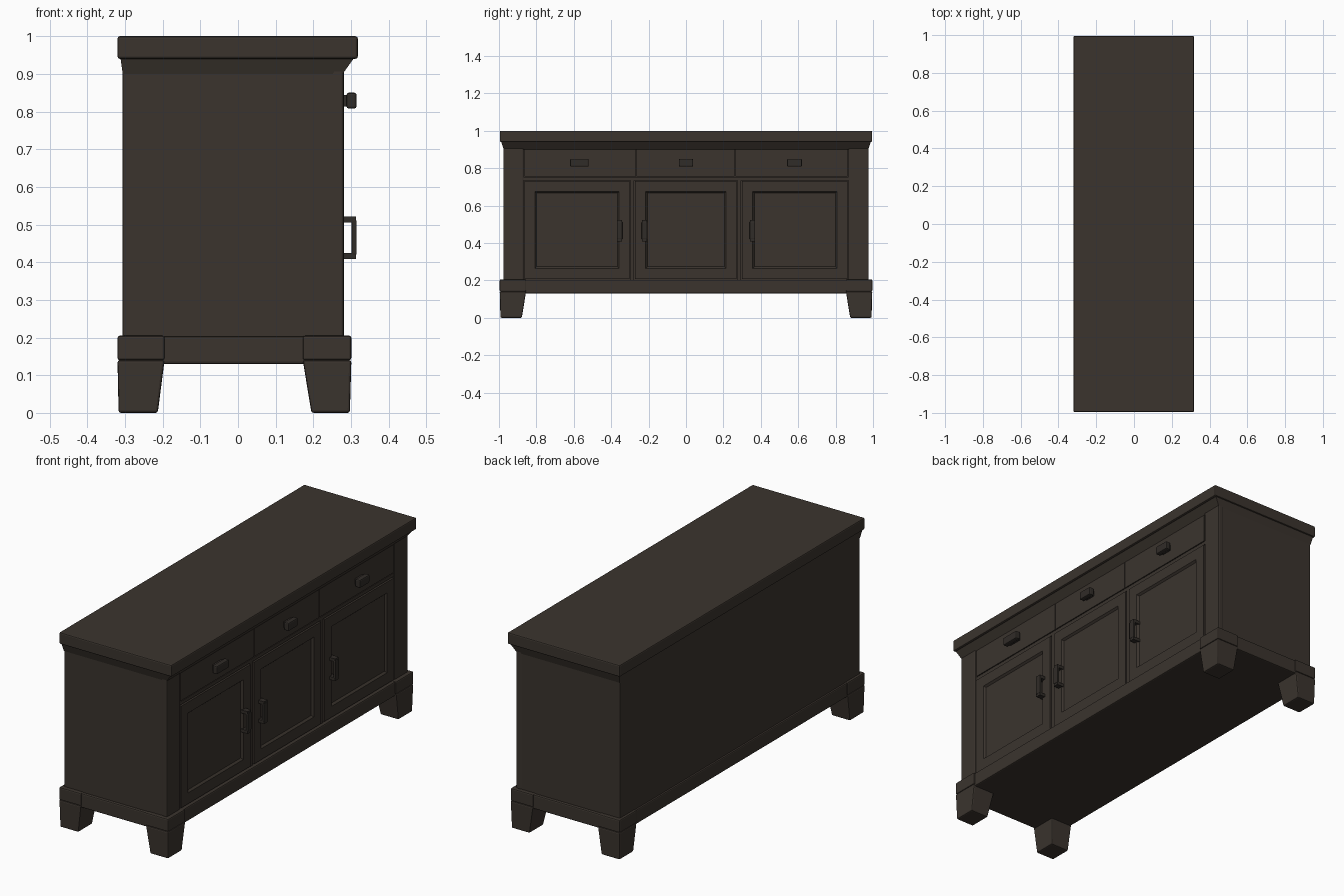
import bpy, bmesh

if "Cube" in bpy.data.objects:
    bpy.data.objects.remove(bpy.data.objects["Cube"])


def material(name, rgb):
    m = bpy.data.materials.new(name)
    m.diffuse_color = (*rgb, 1)
    m.use_nodes = True
    m.node_tree.nodes["Principled BSDF"].inputs["Base Color"].default_value = m.diffuse_color
    return m


WOOD = material("dark brown wood", (0.043, 0.034, 0.027))
METAL = material("darker handle", (0.030, 0.025, 0.021))


def finish(bm, name, mat, bevel=0.0):
    bmesh.ops.recalc_face_normals(bm, faces=bm.faces)
    me = bpy.data.meshes.new(name)
    bm.to_mesh(me)
    bm.free()
    me.materials.append(mat)
    ob = bpy.data.objects.new(name, me)
    bpy.context.collection.objects.link(ob)
    if bevel:
        b = ob.modifiers.new("soft edges", 'BEVEL')
        b.width, b.segments = bevel, 2
    return ob


def taper(bm, lo, hi, z0, z1):
    """Block between a bottom rectangle and a top rectangle (x0, x1, y0, y1)."""
    rings = []
    for (x0, x1, y0, y1), z in ((lo, z0), (hi, z1)):
        rings.append([bm.verts.new((x, y, z)) for x, y in
                      ((x0, y0), (x1, y0), (x1, y1), (x0, y1))])
    a, b = rings
    bm.faces.new(a)
    bm.faces.new(b)
    for i in range(4):
        j = (i + 1) % 4
        bm.faces.new((a[i], a[j], b[j], b[i]))


def block(name, x0, x1, y0, y1, z0, z1, mat=WOOD, bevel=0.0, top=None):
    bm = bmesh.new()
    r = (x0, x1, y0, y1)
    taper(bm, r, top or r, z0, z1)
    return finish(bm, name, mat, bevel)


def panel_door(name, y0, y1, z0, z1):
    """Door whose front has a sunken centre panel."""
    bm = bmesh.new()
    r = (0.255, 0.282, y0, y1)
    taper(bm, r, r, z0, z1)
    bmesh.ops.recalc_face_normals(bm, faces=bm.faces)
    front = max(bm.faces, key=lambda f: f.calc_center_median().x)
    bmesh.ops.inset_region(bm, faces=[front], thickness=0.08)
    bmesh.ops.inset_region(bm, faces=[front], thickness=0.012)
    bmesh.ops.translate(bm, verts=front.verts, vec=(-0.010, 0, 0))
    return finish(bm, name, WOOD)


# carcass and worktop
block("cabinet_body", -0.307, 0.268, -0.975, 0.975, 0.13, 0.945, bevel=0.006)
block("worktop", -0.32, 0.318, -0.995, 0.995, 0.94, 1.0, bevel=0.006)
block("cornice", -0.306, 0.278, -0.975, 0.975, 0.90, 0.942,
      top=(-0.312, 0.308, -0.988, 0.988))

# plinth and tapered feet
block("plinth", -0.316, 0.294, -0.99, 0.99, 0.13, 0.203, bevel=0.006)
for sx in ("back", "front"):
    for sy in (-1, 1):
        bx = (-0.317, -0.213) if sx == "back" else (0.195, 0.297)
        tx = (-0.320, -0.195) if sx == "back" else (0.172, 0.301)
        by = sorted((sy * 0.992, sy * 0.878))
        ty = sorted((sy * 0.996, sy * 0.855))
        block(f"{sx}_foot", *bx, *by, 0.0, 0.14, bevel=0.006, top=(*tx, *ty))
        block(f"{sx}_foot_block", *tx, *ty, 0.14, 0.205, bevel=0.006)

# face frame: corner posts and rail under the cornice
for s in (-1, 1):
    y0, y1 = sorted((s * 0.868, s * 0.977))
    block("corner_post", 0.25, 0.281, y0, y1, 0.2, 0.942, bevel=0.006)
block("top_rail", 0.25, 0.276, -0.87, 0.87, 0.905, 0.942)
block("middle_rail", 0.25, 0.277, -0.87, 0.87, 0.735, 0.752)
for y in (-0.287, 0.285):
    block("door_divider", 0.25, 0.277, y - 0.01, y + 0.01, 0.2, 0.737)

# doors and drawers
for y0, y1 in ((-0.864, -0.302), (-0.272, 0.270), (0.300, 0.864)):
    panel_door("door", y0, y1, 0.208, 0.731)
for y0, y1 in ((-0.864, -0.268), (-0.264, 0.260), (0.264, 0.864)):
    block("drawer_front", 0.25, 0.278, y0, y1, 0.756, 0.901)

# drawer knobs: short neck and a wider flared head
for y, w in ((-0.57, 0.050), (0.0, 0.038), (0.58, 0.040)):
    block("drawer_knob_neck", 0.27, 0.295, y - w * 0.7, y + w * 0.7,
          0.814, 0.844, METAL)
    block("drawer_knob", 0.288, 0.315, y - w, y + w, 0.808, 0.850, METAL,
          bevel=0.006)

# door pulls: upright grip on two brackets
for y in (-0.355, -0.222, 0.355):
    block("pull_grip", 0.302, 0.315, y - 0.015, y + 0.015, 0.42, 0.512,
          METAL, bevel=0.003)
    for z in (0.408, 0.506):
        block("pull_bracket", 0.27, 0.313, y - 0.014, y + 0.014, z, z + 0.016,
              METAL)
